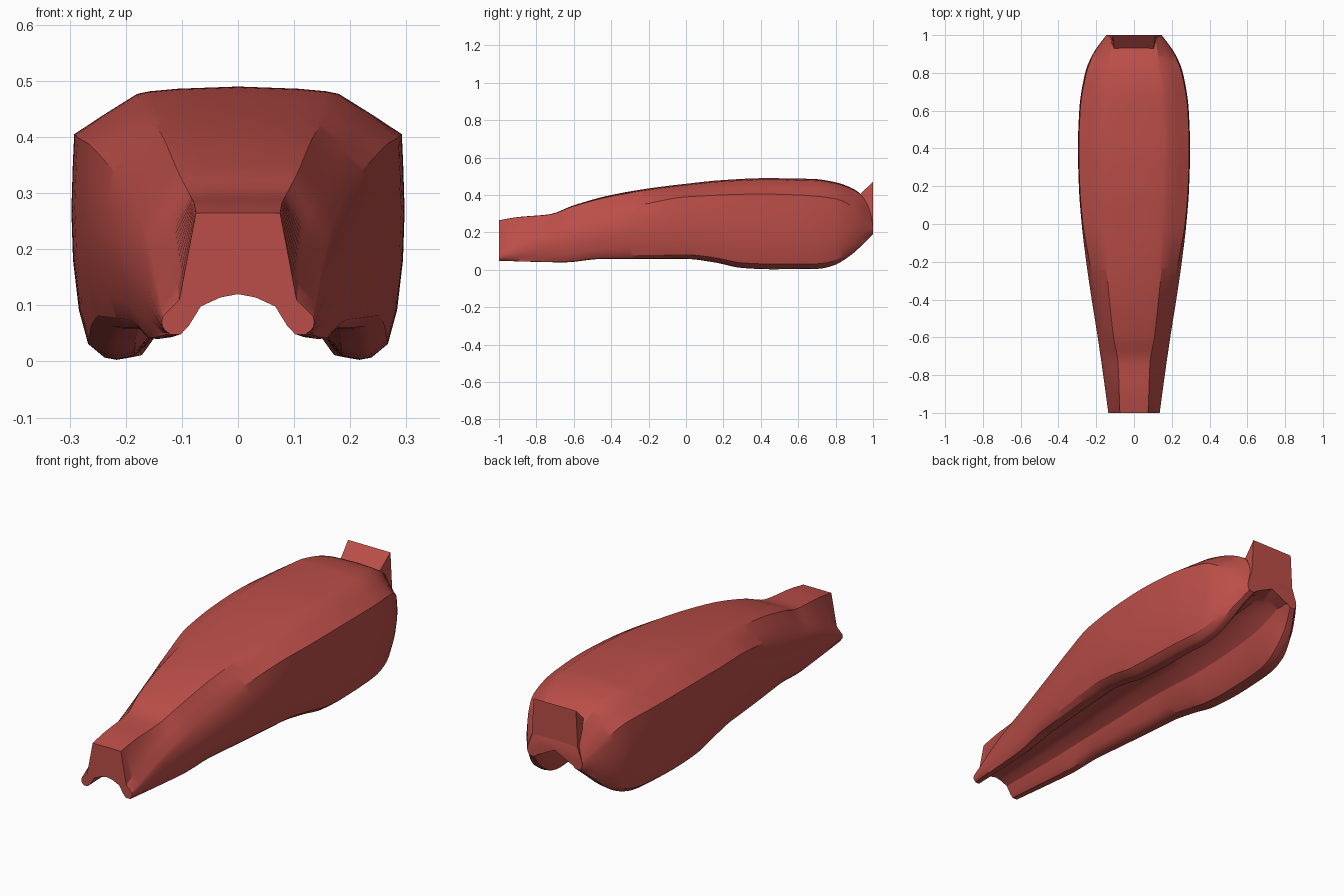
import bpy, bmesh, math

cube = bpy.data.objects.get("Cube")
if cube:
    bpy.data.objects.remove(cube, do_unlink=True)

paint = bpy.data.materials.new("red_paint")
paint.use_nodes = True
red = (0.50, 0.076, 0.065, 1)
paint.diffuse_color = red
paint.node_tree.nodes["Principled BSDF"].inputs["Base Color"].default_value = red


def curve(points):
    """Smooth monotone interpolation through (y, value) pairs."""
    n = len(points)
    slope = [(points[i + 1][1] - points[i][1]) / (points[i + 1][0] - points[i][0]) for i in range(n - 1)]
    tangent = [slope[0]]
    for a, b in zip(slope, slope[1:]):
        tangent.append(2 * a * b / (a + b) if a * b > 0 else 0)
    tangent.append(slope[-1])

    def value(y):
        i = 0
        while i < n - 2 and y > points[i + 1][0]:
            i += 1
        (y0, v0), (y1, v1) = points[i], points[i + 1]
        d = y1 - y0
        t = (y - y0) / d
        return (v0 * (1 + 2 * t) * (1 - t) ** 2 + tangent[i] * d * t * (1 - t) ** 2
                + v1 * t * t * (3 - 2 * t) + tangent[i + 1] * d * t * t * (t - 1))
    return value


def loft(name, sections, angle):
    """Skin mirrored half sections, given as (y, [(x, z), ...]) from top to underside."""
    bm = bmesh.new()
    rings = []
    for y, half in sections:
        ring = half + [(-x, z) for x, z in reversed(half) if x > 0]
        rings.append([bm.verts.new((x, y, z)) for x, z in ring])
    for a, b in zip(rings, rings[1:]):
        for i in range(len(a)):
            j = (i + 1) % len(a)
            bm.faces.new((a[i], a[j], b[j], b[i]))
    bm.faces.new(rings[0])
    bm.faces.new(rings[-1])
    bmesh.ops.recalc_face_normals(bm, faces=bm.faces)
    mesh = bpy.data.meshes.new(name)
    bm.to_mesh(mesh)
    bm.free()
    mesh.materials.append(paint)
    obj = bpy.data.objects.new(name, mesh)
    bpy.context.collection.objects.link(obj)
    bpy.ops.object.select_all(action="DESELECT")
    obj.select_set(True)
    bpy.context.view_layer.objects.active = obj
    bpy.ops.object.shade_smooth_by_angle(angle=math.radians(angle))
    return obj


# Guide curves along the tank
top = curve([(-1, .265), (-.9, .282), (-.73, .297), (-.6, .345), (-.4, .4), (-.2, .435), (0, .46),
             (.2, .48), (.42, .49), (.68, .486), (.8, .468), (.88, .44), (.94, .4), (1, .3)])
shoulder = curve([(-1, .075), (-.73, .085), (-.6, .108), (-.3, .14), (0, .168), (.4, .18),
                  (.7, .165), (.88, .13), (1, .11)])
crease_x = curve([(-1, .134), (-.8, .152), (-.6, .17), (-.4, .197), (-.2, .235), (0, .27),
                  (.2, .287), (.4, .292), (.6, .285), (.8, .252), (.9, .212), (1, .145)])
crease_z = curve([(-1, .08), (-.94, .11), (-.8, .18), (-.6, .25), (-.4, .31), (-.2, .355),
                  (0, .39), (.4, .405), (.6, .4), (.8, .38), (.9, .33), (1, .23)])
width = curve([(-1, .136), (-.8, .163), (-.6, .192), (-.4, .224), (-.2, .253), (0, .277),
               (.2, .292), (.4, .297), (.6, .29), (.8, .259), (.9, .218), (1, .147)])
bottom = curve([(-1, .048), (-.65, .04), (-.45, .058), (0, .058), (.15, .04), (.3, .01),
                (.45, .003), (.7, .005), (.78, .02), (.87, .07), (1, .19)])
lobe = curve([(-1, .88), (-.6, .8), (0, .76), (.8, .75), (1, .88)])
tunnel = curve([(-1, .12), (-.5, .15), (0, .19), (.5, .21), (1, .25)])
flank = curve([(-1, .84), (-.8, .65), (-.5, .5), (1, .48)])


def tank_section(y):
    zt, xs, xc, zc = top(y), shoulder(y), crease_x(y), crease_z(y)
    w, zb, k, zi = width(y), bottom(y), lobe(y), tunnel(y)
    h = zc - zb
    zs = zt - .12 * max(xs - .07, 0)
    f = flank(y)
    xi, zr = (k - .23) * w, zb + .2 * (zi - zb)
    return [(0, zt), (xs * .6, zt - (zt - zs) * .3), (xs * .88, zt - (zt - zs) * .65), (xs, zs),
            ((xs + xc) / 2, zs + (zc - zs) * f), (xc, zc),
            ((w + xc) / 2, zb + .86 * h), (w, zb + .66 * h), (w * .99, zb + .44 * h),
            (w * .955, zb + .22 * h), (w * .9, zb + .07 * h), (w * (k + .05), zb + .01 * h),
            (w * (k - .02), zb), (w * (k - .13), zb + .015 * h),
            (xi, zr), (xi * .75, zr + (zi - zr) * .62), (xi * .35, zr + (zi - zr) * .9), (0, zi)]


# Main tank shell with the open channel underneath
steps = 80
loft("fuel_tank", [(y, tank_section(y)) for y in (-1 + 2 * i / steps for i in range(steps + 1))], 30)


# Upright mounting block at the rear
def block_section(z_top, x_top):
    return [(0, z_top), (x_top, z_top), (.122, .3), (.147, .225), (.138, .192), (.1, .2), (0, .25)]


loft("rear_mount", [(.93, block_section(.405, .105)), (1, block_section(.47, .113))], 20)
